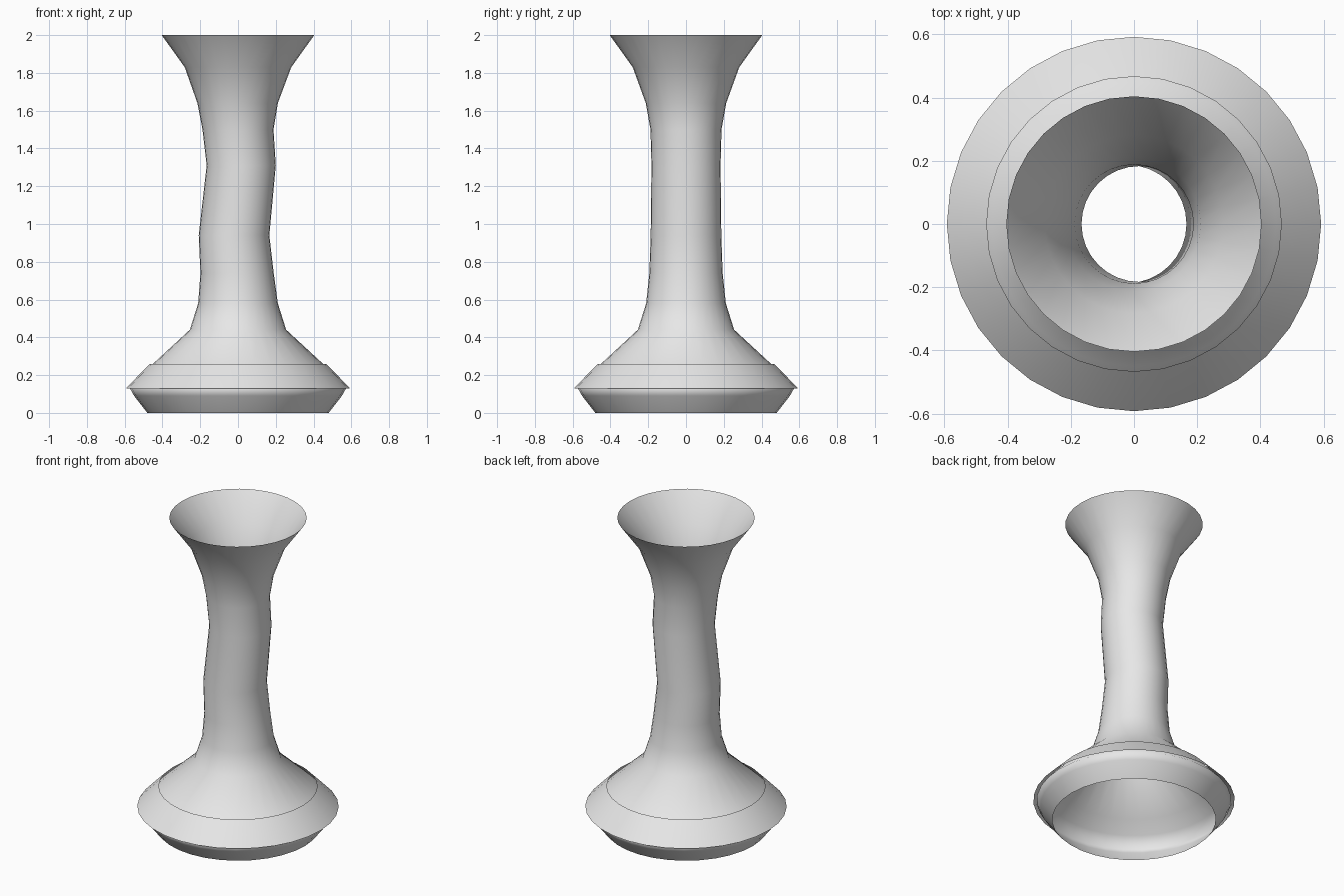
import bpy, bmesh, math

cube = bpy.data.objects.get("Cube")
if cube:
    bpy.data.objects.remove(cube, do_unlink=True)

SIDES = 32

grey = bpy.data.materials.new("pale_grey")
grey.use_nodes = True
grey.diffuse_color = (0.8, 0.8, 0.8, 1)
grey.node_tree.nodes["Principled BSDF"].inputs["Base Color"].default_value = (0.8, 0.8, 0.8, 1)


def lathe(name, profile):
    """Skin an open shell through rings given as (radius, height, x offset)."""
    bm = bmesh.new()
    rings = []
    for radius, z, shift in profile:
        angles = [math.tau * i / SIDES for i in range(SIDES)]
        rings.append([bm.verts.new((shift + radius * math.cos(a), radius * math.sin(a), z))
                      for a in angles])
    for low, high in zip(rings, rings[1:]):
        for i in range(SIDES):
            j = (i + 1) % SIDES
            bm.faces.new((low[i], low[j], high[j], high[i])).smooth = True
    mesh = bpy.data.meshes.new(name)
    bm.to_mesh(mesh)
    bm.free()
    mesh.materials.append(grey)
    obj = bpy.data.objects.new(name, mesh)
    bpy.context.collection.objects.link(obj)
    return obj


# Hollow vase: rounded foot, wavering neck, flared open mouth
lathe("vase_body", [
    (0.48, 0, 0), (0.55, 0.09, 0), (0.572, 0.13, 0), (0.52, 0.19, 0),
    (0.45, 0.26, 0), (0.255, 0.44, 0), (0.211, 0.58, 0), (0.194, 0.74, -0.005),
    (0.187, 0.94, -0.021), (0.183, 1.31, 0.017), (0.188, 1.5, 0),
    (0.213, 1.64, -0.002), (0.282, 1.83, 0), (0.404, 2, 0)])

# Thin band standing just off the shoulder
lathe("shoulder_band", [(0.592, 0.13, 0), (0.535, 0.19, 0), (0.466, 0.26, 0)])
